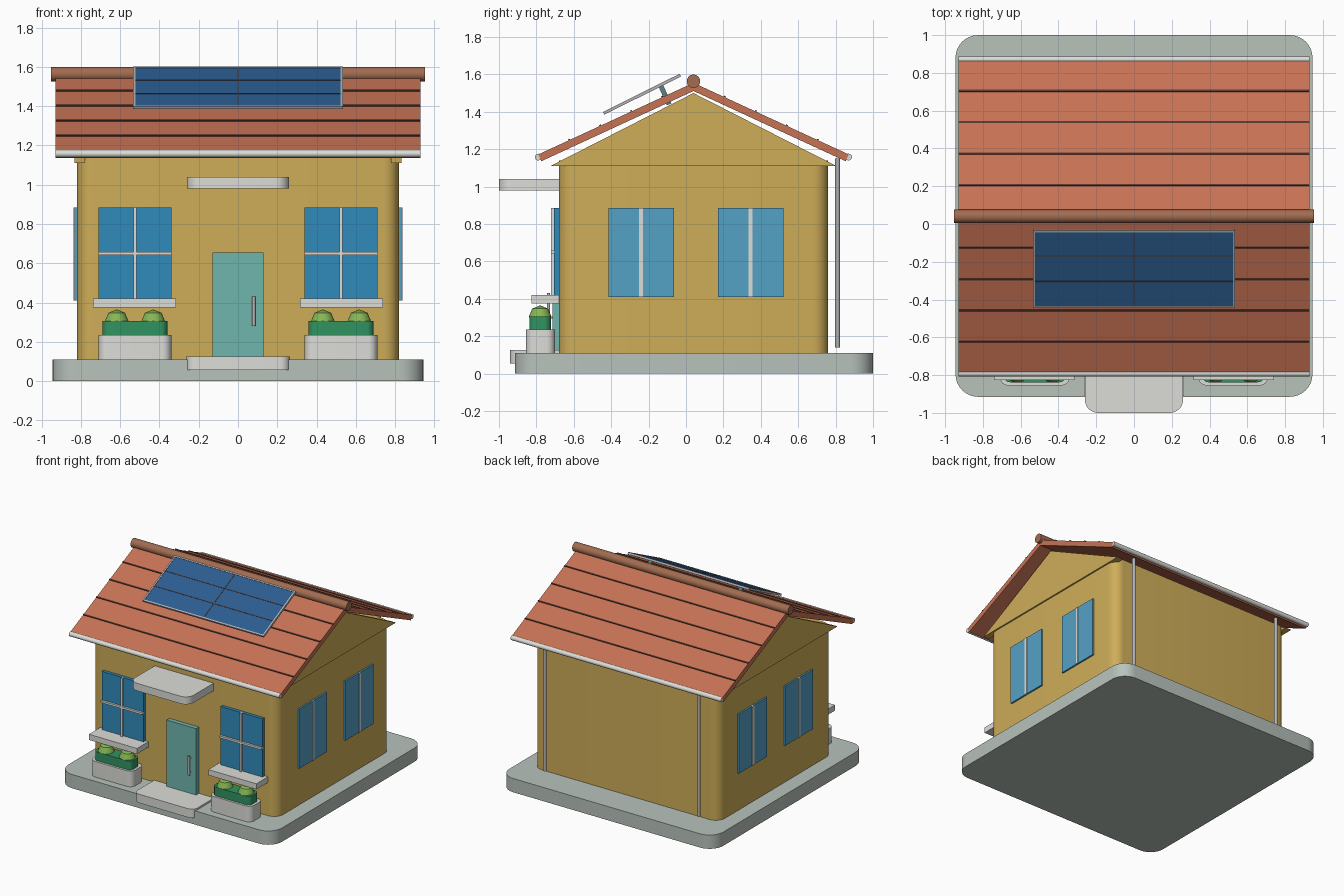
import bpy, bmesh
from math import sin, cos, pi, atan2, hypot
from mathutils import Matrix, Vector

if "Cube" in bpy.data.objects:
    bpy.data.objects.remove(bpy.data.objects["Cube"])

MATS = {}
COLORS = {
    "wall": (0.62, 0.42, 0.10), "slab": (0.48, 0.54, 0.50), "tile": (0.57, 0.17, 0.09),
    "seam": (0.10, 0.04, 0.03), "ridge": (0.36, 0.15, 0.08), "trim": (0.72, 0.72, 0.69),
    "glass": (0.03, 0.26, 0.50), "side_glass": (0.09, 0.36, 0.56), "door": (0.16, 0.47, 0.42),
    "metal": (0.45, 0.45, 0.46), "solar": (0.025, 0.11, 0.28), "hedge": (0.03, 0.29, 0.12),
    "leaf": (0.24, 0.47, 0.09), "bracket": (0.12, 0.22, 0.22),
}


def finish(bm, name, color, smooth=False):
    bmesh.ops.recalc_face_normals(bm, faces=bm.faces)
    me = bpy.data.meshes.new(name)
    bm.to_mesh(me)
    bm.free()
    ob = bpy.data.objects.new(name, me)
    bpy.context.collection.objects.link(ob)
    if color not in MATS:
        MATS[color] = bpy.data.materials.new(color)
        MATS[color].diffuse_color = (*COLORS[color], 1)
    me.materials.append(MATS[color])
    if smooth:
        bpy.ops.object.select_all(action='DESELECT')
        ob.select_set(True)
        bpy.context.view_layer.objects.active = ob
        bpy.ops.object.shade_smooth_by_angle(angle=0.6)
    return ob


def extrude(points, vec, name, color, smooth=False):
    bm = bmesh.new()
    face = bm.faces.new([bm.verts.new(p) for p in points])
    res = bmesh.ops.extrude_face_region(bm, geom=[face], use_keep_orig=True)
    bmesh.ops.translate(bm, vec=Vector(vec),
                        verts=[v for v in res["geom"] if isinstance(v, bmesh.types.BMVert)])
    return finish(bm, name, color, smooth)


def block(name, color, x, y, z, r=0.0, seg=8):
    """Box given by ranges, with vertical corners rounded by r."""
    pts = []
    for cx, cy, a in ((x[1]-r, y[1]-r, 0), (x[0]+r, y[1]-r, 1), (x[0]+r, y[0]+r, 2), (x[1]-r, y[0]+r, 3)):
        for i in range(seg + 1 if r else 1):
            t = (a + i / seg) * pi / 2
            pts.append((cx + r*cos(t), cy + r*sin(t), z[0]))
    return extrude(pts, (0, 0, z[1]-z[0]), name, color, r > 0)


def prism(name, color, yz, x0, x1):
    return extrude([(x0, y, z) for y, z in yz], (x1-x0, 0, 0), name, color)


def rod(name, color, a, b, r, seg=20):
    a, b = Vector(a), Vector(b)
    bm = bmesh.new()
    m = Matrix.Translation((a+b)/2) @ (b-a).to_track_quat('Z', 'Y').to_matrix().to_4x4()
    bmesh.ops.create_cone(bm, cap_ends=True, segments=seg, radius1=r, radius2=r,
                          depth=(b-a).length, matrix=m)
    return finish(bm, name, color, True)


def strip(name, color, p, q, x0, x1, low, high):
    """Slab following the line p-q in the yz plane, between two offsets from it."""
    n = Vector((p[1]-q[1], q[0]-p[0])).normalized()
    if n.y < 0:
        n = -n
    p, q = Vector(p), Vector(q)
    return prism(name, color, [p+n*low, q+n*low, q+n*high, p+n*high], x0, x1)


# Plinth, walls, step and canopy
block("plinth", "slab", (-.945, .945), (-.915, 1.0), (0, .11), .12)
block("walls", "wall", (-.82, .82), (-.68, .76), (.11, 1.14), .08)
block("front_step", "trim", (-.265, .265), (-.94, -.62), (.055, .125), .05)
block("door_canopy", "trim", (-.26, .26), (-1.0, -.60), (.98, 1.04), .07)

# Door and handle
block("door", "door", (-.13, .13), (-.715, -.66), (.12, .655))
rod("door_handle", "metal", (.08, -.735, .28), (.08, -.735, .43), .009)
for z in (.30, .41):
    rod("handle_mount", "metal", (.08, -.735, z), (.08, -.70, z), .006)

RIDGE_Y, RIDGE_Z = .04, 1.555
for s, side in ((-1, "left"), (1, "right")):
    def X(a, b):
        return tuple(sorted((s*a, s*b)))

    # Gable
    prism(side + "_gable", "wall", [(-.725, 1.11), (.805, 1.11), (.04, 1.5)], s*.78, s*.832)

    # Front window with glazing bars and sill
    block(side + "_window", "glass", X(.34, .71), (-.705, -.66), (.40, .885))
    block(side + "_window_bar_v", "trim", X(.517, .533), (-.722, -.69), (.41, .885))
    block(side + "_window_bar_h", "trim", X(.34, .71), (-.722, -.69), (.642, .658))
    block(side + "_sill", "trim", X(.315, .74), (-.825, -.67), (.375, .42))

    # Planter
    block(side + "_planter", "trim", X(.34, .71), (-.855, -.70), (.11, .235), .045)
    block(side + "_hedge", "hedge", X(.36, .69), (-.838, -.722), (.235, .305), .035)
    for x in (.432, .618):
        bm = bmesh.new()
        bmesh.ops.create_uvsphere(bm, u_segments=12, v_segments=4, radius=.06,
                                  matrix=Matrix.Translation((s*x, -.78, .305)))
        finish(bm, side + "_bush", "leaf", True)

    # Side windows
    for y in (-.24, .345):
        block(side + "_side_window", "side_glass", X(.79, .833), (y-.175, y+.175), (.41, .885))
        block(side + "_side_window_bar", "trim", X(.82, .838), (y-.01, y+.01), (.41, .885))

    # Downpipe on the back wall
    rod(side + "_downpipe", "metal", (s*.68, .81, .14), (s*.68, .81, 1.15), .013)

# Roof slopes, tile seams and gutters (s = -1 front, 1 back)
for s, side in ((-1, "front"), (1, "back")):
    top, eave = Vector((RIDGE_Y, RIDGE_Z)), Vector((RIDGE_Y + s*.83, 1.172))
    strip(side + "_roof", "tile", top, eave, -.93, .93, -.04, 0)
    for k in range(1, 5):
        c = top.lerp(eave, k/5)
        d = (eave-top).normalized() * .005
        strip(side + "_tile_seam", "seam", c-d, c+d, -.93, .93, -.005, .006)
    rod(side + "_gutter", "trim", (-.93, eave.x, 1.158), (.93, eave.x, 1.158), .018)
rod("ridge_cap", "ridge", (-.953, RIDGE_Y, 1.563), (.953, RIDGE_Y, 1.563), .036, 24)

# Tilted solar panel with frame, cell lines and brackets
lo, hi = Vector((-.44, 1.392)), Vector((-.03, 1.596))
d = (hi-lo).normalized()
strip("panel_cells", "solar", lo+d*.008, hi-d*.008, -.525, .525, -.004, .005)
for p, q, n in ((lo, lo+d*.012, "lower"), (hi-d*.012, hi, "upper")):
    strip("panel_frame_" + n, "metal", p, q, -.535, .535, -.008, .008)
for x in (-.535, .523):
    strip("panel_frame_side", "metal", lo, hi, x, x+.012, -.008, .008)
for k in (1, 2):
    c = lo.lerp(hi, k/3)
    strip("cell_line", "seam", c-d*.003, c+d*.003, -.525, .525, 0, .007)
strip("cell_line_centre", "seam", lo+d*.01, hi-d*.01, -.003, .003, 0, .007)
for x in (-.4, .4):
    strip("panel_bracket", "bracket", (-.135, 1.54), (-.09, 1.44), x-.015, x+.015, -.013, .013)

for m in bpy.data.materials:
    if m.users and not m.is_grease_pencil:
        m.use_nodes = True
        m.node_tree.nodes["Principled BSDF"].inputs["Base Color"].default_value = m.diffuse_color
